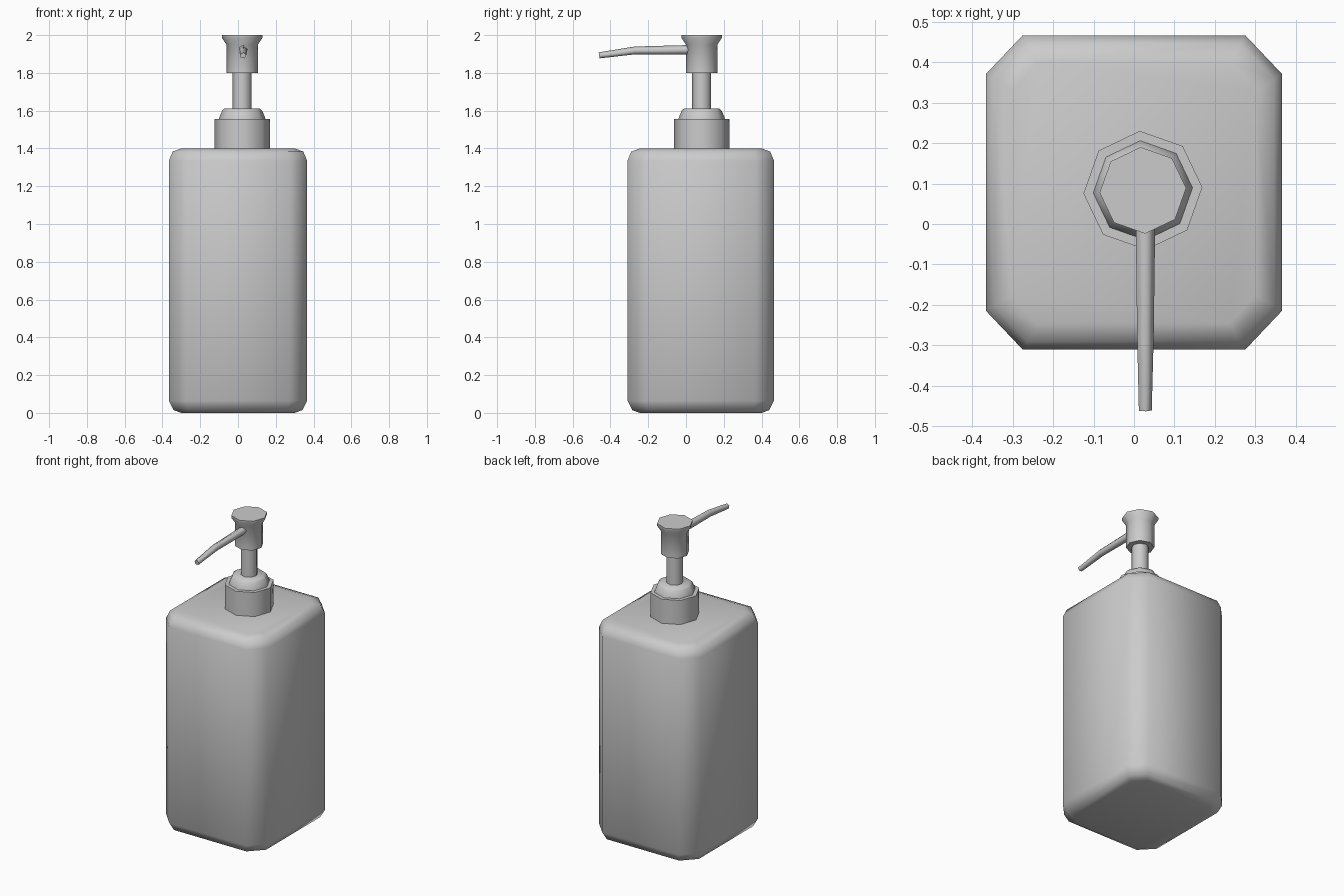
import bpy, bmesh, math
from mathutils import Vector

if "Cube" in bpy.data.objects:
    bpy.data.objects.remove(bpy.data.objects["Cube"])

PUMP = (0.022, 0.083)   # pump axis in x, y


def loft(name, rings, angle):
    """Skin a list of equal-length point rings and cap both ends."""
    bm = bmesh.new()
    loops = [[bm.verts.new(p) for p in ring] for ring in rings]
    n = len(loops[0])
    for a, b in zip(loops, loops[1:]):
        for i in range(n):
            j = (i + 1) % n
            bm.faces.new((a[i], a[j], b[j], b[i]))
    bm.faces.new(loops[0][::-1])
    bm.faces.new(loops[-1])
    bmesh.ops.recalc_face_normals(bm, faces=bm.faces)
    mesh = bpy.data.meshes.new(name)
    bm.to_mesh(mesh)
    bm.free()
    obj = bpy.data.objects.new(name, mesh)
    bpy.context.collection.objects.link(obj)
    bpy.ops.object.select_all(action='DESELECT')
    obj.select_set(True)
    bpy.context.view_layer.objects.active = obj
    bpy.ops.object.shade_smooth_by_angle(angle=math.radians(angle))
    return obj


def body_ring(z, inset):
    """Rectangle with cut corners, centred at y = 0.078."""
    x, y = 0.366 - inset, 0.388 - inset
    cx, cy = 0.275 - inset * 0.6, 0.292 - inset * 0.6
    pts = [(x, -cy), (x, cy), (cx, y), (-cx, y),
           (-x, cy), (-x, -cy), (-cx, -y), (cx, -y)]
    return [(px, py + 0.078, z) for px, py in pts]


def turned(name, profile, sides=8):
    """Turned pump part from (radius, z) pairs."""
    rings = []
    for r, z in profile:
        angles = [math.radians(3) + math.tau * i / sides for i in range(sides)]
        rings.append([(PUMP[0] + r * math.cos(a), PUMP[1] + r * math.sin(a), z)
                      for a in angles])
    return loft(name, rings, 50)


# Bottle body with softened top and bottom edges
loft("bottle_body", [body_ring(z, i) for z, i in (
    (0, 0.065), (0.015, 0.025), (0.065, 0), (1.335, 0), (1.383, 0.02), (1.4, 0.065))], 60)

# Pump collar, sloped shoulder, stem and flared head
turned("collar", [(0.147, 1.39), (0.147, 1.556)])
turned("collar_shoulder", [(0.124, 1.55), (0.121, 1.565), (0.106, 1.6), (0.094, 1.611)])
turned("pump_stem", [(0.05, 1.6), (0.05, 1.81)])
turned("pump_head", [(0.084, 1.8), (0.084, 1.95), (0.107, 1.985), (0.107, 2.0)])

# Five-sided tapered spout, bent downward near the tip
spout = []
for y, z, r, tilt in ((0.03, 1.922, 0.026, 0), (-0.27, 1.918, 0.022, 4), (-0.46, 1.892, 0.017, 9)):
    up = Vector((0, -math.sin(math.radians(tilt)), math.cos(math.radians(tilt))))
    side = Vector((1, 0, 0))
    angles = [math.radians(80) + math.tau * i / 5 for i in range(5)]
    spout.append([Vector((0.027, y, z)) + r * (math.cos(a) * side + math.sin(a) * up)
                  for a in angles])
loft("spout", spout, 75)
